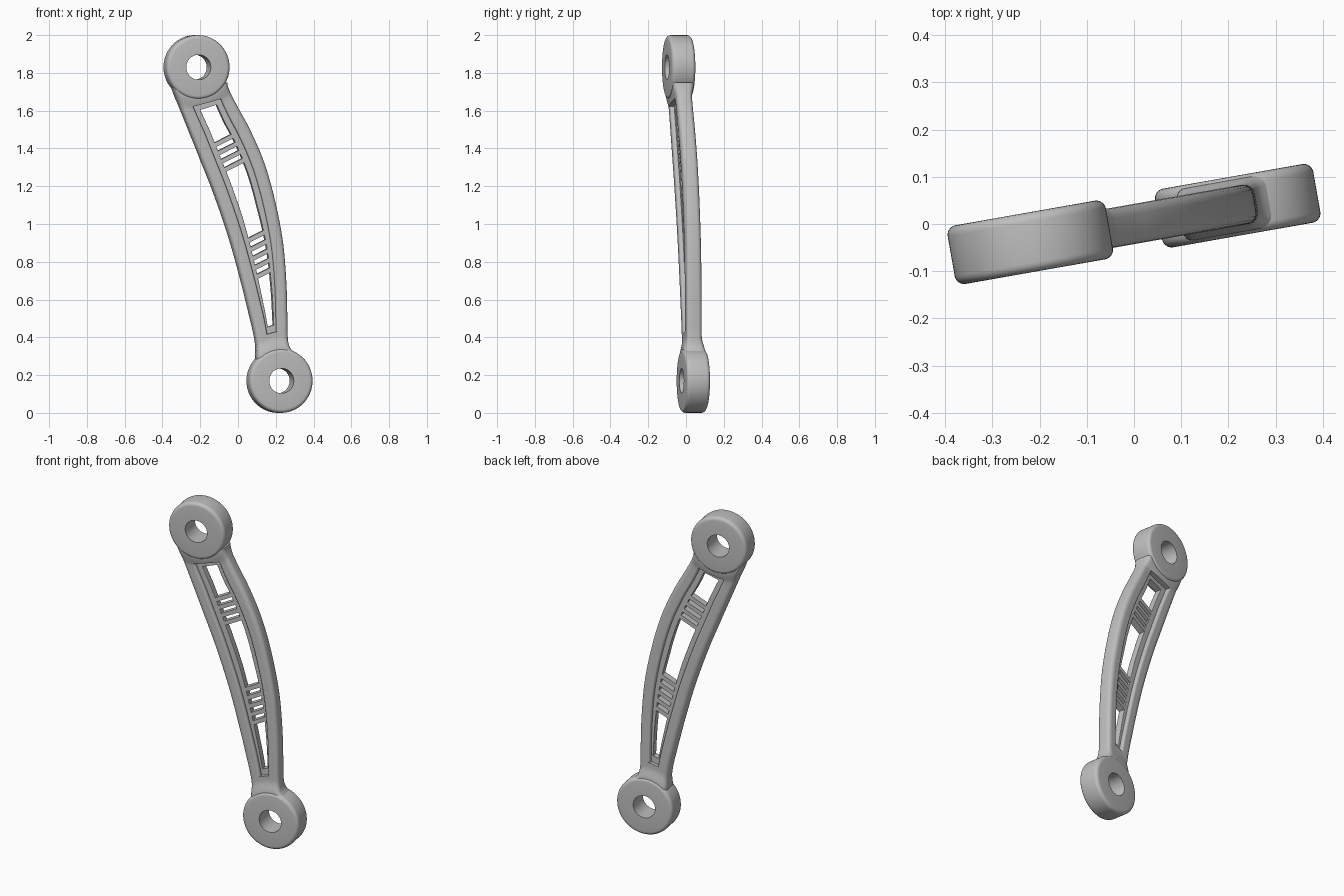
import bpy, bmesh, math
from mathutils import Matrix

if "Cube" in bpy.data.objects:
    bpy.data.objects.remove(bpy.data.objects["Cube"], do_unlink=True)

metal = bpy.data.materials.new("satin_grey")
metal.use_nodes = True
grey = (0.52, 0.52, 0.52, 1)
metal.diffuse_color = grey
metal.node_tree.nodes["Principled BSDF"].inputs["Base Color"].default_value = grey

BOSSES = {"lower_boss": (0.223, 0.17), "upper_boss": (-0.223, 1.83)}
BOSS_R, BOSS_HALF, HOLE_R, BOSS_ROUND = 0.17, 0.063, 0.066, 0.02
BEAM_HALF, WEB_HALF, RAIL = 0.042, 0.02, 0.062
POCKET_LOW, POCKET_HIGH = 0.40, 1.605
BEAM_LOW, BEAM_HIGH = 0.28, 1.72

# Beam outline: height, left edge, right edge
OUTLINE = [
    (0.28, 0.098, 0.335), (0.31, 0.096, 0.305), (0.35, 0.096, 0.272),
    (0.42, 0.085, 0.263), (0.50, 0.066, 0.262), (0.70, 0.016, 0.256),
    (0.92, -0.046, 0.236), (1.155, -0.127, 0.188), (1.34, -0.201, 0.132),
    (1.50, -0.266, 0.061), (1.62, -0.315, -0.005), (1.69, -0.343, -0.042),
    (1.74, -0.358, -0.062), (1.80, -0.375, -0.065),
]
# Slope of the cross lines at each height
SLANTS = [(0.28, 0.0), (0.50, 0.5), (1.45, 0.5), (1.72, 0.1)]


def ramp(z, z0, z1, v0, v1):
    t = min(max((z - z0) / (z1 - z0), 0), 1)
    return v0 + (v1 - v0) * t


def slant_at(z):
    for (z0, v0), (z1, v1) in zip(SLANTS, SLANTS[1:]):
        if z <= z1:
            break
    return ramp(z, z0, z1, v0, v1)


def edges_at(z):
    """Smoothly interpolated left and right edge at a height."""
    last = len(OUTLINE) - 1
    i = 0
    while i < last - 1 and OUTLINE[i + 1][0] < z:
        i += 1
    slope = []
    for k in (i, i + 1):
        a, b = OUTLINE[max(k - 1, 0)], OUTLINE[min(k + 1, last)]
        slope.append([(b[c] - a[c]) / (b[0] - a[0]) for c in (1, 2)])
    p, q = OUTLINE[i], OUTLINE[i + 1]
    h = q[0] - p[0]
    t = min(max((z - p[0]) / h, 0), 1)
    ease = t * t * (3 - 2 * t)
    return [p[c + 1] * (1 - ease) + q[c + 1] * ease
            + h * t * (1 - t) * ((1 - t) * slope[0][c] - t * slope[1][c])
            for c in (0, 1)]


def cross_line(z):
    """Left and right end of the slanted line leaving the left edge at z."""
    xl = edges_at(z)[0]
    xr = edges_at(z)[1]
    for _ in range(12):
        xr = edges_at(z + slant_at(z) * (xr - xl))[1]
    return xl, xr


def beam_half(x, z):
    """Beam swells into each boss with a soft fillet."""
    d = min(math.hypot(x - bx, z - bz) for bx, bz in BOSSES.values())
    t = ramp(d, 0.16, 0.235, 1, 0)
    return BEAM_HALF + 0.014 * t * t * (3 - 2 * t)


def web_half(x, z):
    return WEB_HALF


def window_margin(z):
    return ramp(z, 0.43, 1.0, 0.074, 0.091)


def finish(bm, name):
    """Turn the part about the vertical axis and shade it."""
    bmesh.ops.recalc_face_normals(bm, faces=bm.faces[:])
    mesh = bpy.data.meshes.new(name)
    bm.to_mesh(mesh)
    bm.free()
    mesh.transform(Matrix.Rotation(math.radians(10), 4, 'Z'))
    mesh.materials.append(metal)
    obj = bpy.data.objects.new(name, mesh)
    bpy.context.collection.objects.link(obj)
    bpy.ops.object.select_all(action='DESELECT')
    obj.select_set(True)
    bpy.context.view_layer.objects.active = obj
    bpy.ops.object.shade_smooth_by_angle(angle=math.radians(35))


def skin(bm, rings, closed=False):
    """Join rings of vertices with quads, capping the ends if open."""
    count = len(rings)
    for k in range(count if closed else count - 1):
        r0, r1 = rings[k], rings[(k + 1) % count]
        for i in range(len(r0)):
            j = (i + 1) % len(r0)
            bm.faces.new((r0[i], r0[j], r1[j], r1[i]))
    if not closed:
        bm.faces.new(rings[0][::-1])
        bm.faces.new(rings[-1])


def loft(bm, low, high, start, end, half, r_left, r_right, columns=4, stations=1):
    """Rounded section between start(z, xl, xr) and end(z, xl, xr)."""
    section = []
    for corner, (a, s) in enumerate([(1, -1), (1, 1), (0, 1), (0, -1)]):
        for k in range(5):
            section.append((a, s, math.radians(90 * (corner - 1) + 22.5 * k)))
        if corner in (1, 3):
            for k in range(1, columns):
                f = k / columns
                section.append((1 - f if corner == 1 else f, s, s * math.pi / 2))
    rings = []
    for n in range(stations + 1):
        z0 = low + (high - low) * n / stations
        xl, xr = cross_line(z0)
        a0, a1 = start(z0, xl, xr), end(z0, xl, xr)
        ring = []
        for a, s, ang in section:
            r = r_left + (r_right - r_left) * a
            x = a0 + r_left + a * (a1 - a0 - r_left - r_right) + r * math.cos(ang)
            z = z0 + slant_at(z0) * (x - xl)
            y = s * (half(x, z) - r) + r * math.sin(ang)
            ring.append(bm.verts.new((x, y, z)))
        rings.append(ring)
    skin(bm, rings)


def left_edge(z, xl, xr):
    return xl


def right_edge(z, xl, xr):
    return xr


# Solid beam ends flowing into the bosses
for name, low, high in [("lower_neck", BEAM_LOW, POCKET_LOW),
                        ("upper_neck", POCKET_HIGH, BEAM_HIGH)]:
    bm = bmesh.new()
    loft(bm, low, high, left_edge, right_edge, beam_half, 0.022, 0.022, 14, 16)
    finish(bm, name)

# Two raised rails along the curved sides
bm = bmesh.new()
loft(bm, POCKET_LOW, POCKET_HIGH, left_edge, lambda z, xl, xr: xl + RAIL,
     beam_half, 0.022, 0.01, stations=60)
finish(bm, "right_rail")
bm = bmesh.new()
loft(bm, POCKET_LOW, POCKET_HIGH, lambda z, xl, xr: xr - RAIL, right_edge,
     beam_half, 0.01, 0.022, stations=60)
finish(bm, "left_rail")

# Thin web ledges inside the rails
bm = bmesh.new()
loft(bm, POCKET_LOW, POCKET_HIGH, lambda z, xl, xr: xl + RAIL - 0.02,
     lambda z, xl, xr: xl + window_margin(z), web_half, 0.003, 0.003, stations=60)
loft(bm, POCKET_LOW, POCKET_HIGH, lambda z, xl, xr: xr - window_margin(z),
     lambda z, xl, xr: xr - RAIL + 0.02, web_half, 0.003, 0.003, stations=60)
finish(bm, "web_ledges")

# Web at the pocket ends, and the two groups of slanted cross bars
bars = [(POCKET_LOW, 0.43), (1.575, POCKET_HIGH)]
for low, high, count in [(0.67, 0.882, 5), (1.232, 1.385, 4)]:
    pitch = (high - low) / (2 * count - 1)
    bars += [(low + 2 * k * pitch, low + (2 * k + 1) * pitch) for k in range(count)]
bm = bmesh.new()
for low, high in bars:
    loft(bm, low, high, lambda z, xl, xr: xl + window_margin(z) - 0.01,
         lambda z, xl, xr: xr - window_margin(z) + 0.01, web_half, 0.003, 0.003)
finish(bm, "cross_bars")

# Round end bosses with softened rims and a pin hole
profile = [(HOLE_R, BOSS_HALF), (HOLE_R, -BOSS_HALF)]
for s in (-1, 1):
    for k in range(6):
        ang = math.radians(18 * k if s > 0 else 18 * k - 90)
        profile.append((BOSS_R - BOSS_ROUND + BOSS_ROUND * math.cos(ang),
                        s * (BOSS_HALF - BOSS_ROUND) + BOSS_ROUND * math.sin(ang)))
for name, (bx, bz) in BOSSES.items():
    bm = bmesh.new()
    turns = [math.tau * k / 64 for k in range(64)]
    skin(bm, [[bm.verts.new((bx + r * math.cos(t), y, bz + r * math.sin(t)))
               for r, y in profile] for t in turns], closed=True)
    finish(bm, name)
